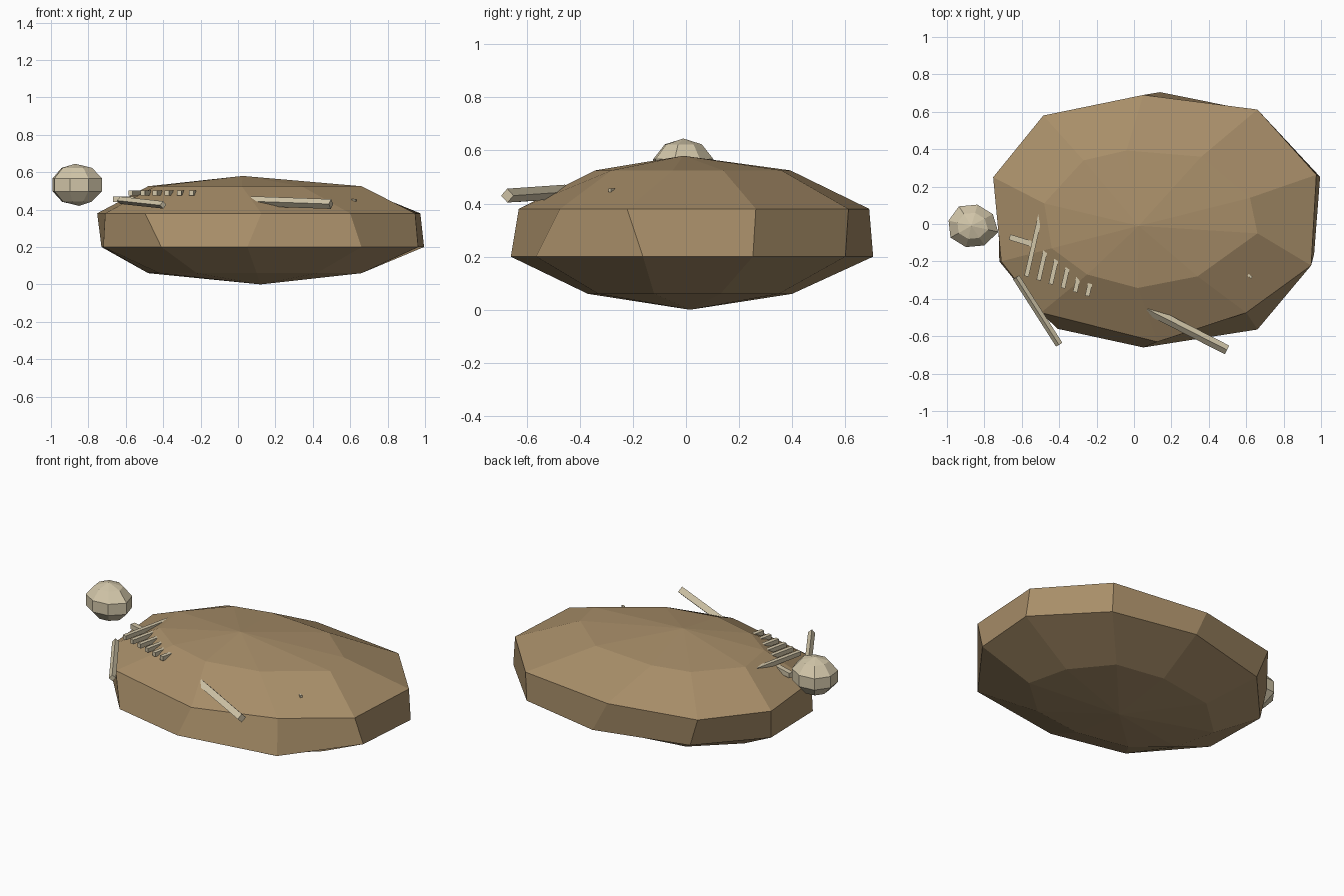
import bpy, bmesh, math
from mathutils import Vector

if "Cube" in bpy.data.objects:
    bpy.data.objects.remove(bpy.data.objects["Cube"])


def material(name, rgb):
    m = bpy.data.materials.new(name)
    m.diffuse_color = (*rgb, 1)
    m.use_nodes = True
    m.node_tree.nodes["Principled BSDF"].inputs["Base Color"].default_value = m.diffuse_color
    return m


SAND = material("sand brown", (0.39, 0.27, 0.14))
BONE = material("bone", (0.65, 0.57, 0.40))


def finish(name, bm, mat):
    bmesh.ops.recalc_face_normals(bm, faces=bm.faces)
    me = bpy.data.meshes.new(name)
    bm.to_mesh(me)
    bm.free()
    me.materials.append(mat)
    ob = bpy.data.objects.new(name, me)
    bpy.context.collection.objects.link(ob)
    return ob


def lathe_rings(name, rings, bottom, top, mat):
    """Skin a stack of horizontal rings (z, [(x, y)...]) closed by two poles."""
    bm = bmesh.new()
    loops = [[bm.verts.new((x, y, z)) for x, y in pts] for z, pts in rings]
    lo, hi = bm.verts.new(bottom), bm.verts.new(top)
    n = len(loops[0])
    for i in range(n):
        j = (i + 1) % n
        bm.faces.new((lo, loops[0][j], loops[0][i]))
        bm.faces.new((hi, loops[-1][i], loops[-1][j]))
        for a, b in zip(loops, loops[1:]):
            bm.faces.new((a[i], a[j], b[j], b[i]))
    return finish(name, bm, mat)


def bar(name, a, b, w, h, roll=0):
    """Straight four-sided bone from a to b."""
    a, b = Vector(a), Vector(b)
    d = (b - a).normalized()
    side = d.cross(Vector((0, 0, 1))).normalized()
    up = side.cross(d)
    c, s = math.cos(roll), math.sin(roll)
    side, up = side * c + up * s, up * c - side * s
    bm = bmesh.new()
    ends = [[bm.verts.new(p + side * (w / 2 * u) + up * (h / 2 * v))
             for u, v in ((-1, -1), (1, -1), (1, 1), (-1, 1))] for p in (a, b)]
    for e in ends:
        bm.faces.new(e)
    for i in range(4):
        j = (i + 1) % 4
        bm.faces.new((ends[0][i], ends[0][j], ends[1][j], ends[1][i]))
    return finish(name, bm, BONE)


# Lumpy ten-sided mound
low = [(0.60, 0.13), (0.42, 0.35), (0.12, 0.40), (-0.24, 0.34), (-0.48, 0.12),
       (-0.42, -0.14), (-0.22, -0.31), (0.10, -0.37), (0.42, -0.33), (0.66, -0.12)]
wide_low = [(0.995, 0.252), (0.66, 0.60), (0.14, 0.705), (-0.42, 0.56), (-0.73, 0.22),
            (-0.72, -0.20), (-0.41, -0.56), (0.05, -0.66), (0.66, -0.564), (0.963, -0.162)]
wide_high = [(0.975, 0.263), (0.66, 0.612), (0.05, 0.69), (-0.485, 0.58), (-0.753, 0.25),
             (-0.71, -0.20), (-0.497, -0.474), (0.125, -0.63), (0.60, -0.474), (0.947, -0.222)]
high = [(0.62, 0.14), (0.36, 0.36), (-0.04, 0.393), (-0.27, 0.34), (-0.48, 0.11),
        (-0.44, -0.13), (-0.25, -0.27), (0.02, -0.342), (0.34, -0.28), (0.66, -0.05)]
lathe_rings("mound", [(0.06, low), (0.20, wide_low), (0.38, wide_high), (0.525, high)],
            (0.12, 0.015, 0.0), (0.025, -0.01, 0.58), SAND)

# Skull: lumpy eight-sided ball
rings = []
for z, r in ((0.442, 0.075), (0.498, 0.127), (0.567, 0.127), (0.623, 0.078)):
    pts = []
    for i in range(8):
        t = math.radians(-14 + 45 * i)
        k = r * (1.13 if i == 0 else 0.98 + 0.04 * (i % 2))
        pts.append((-0.868 + k * 1.02 * math.cos(t), -0.01 + k * 0.94 * math.sin(t)))
    rings.append((z, pts))
lathe_rings("skull", rings, (-0.85, -0.01, 0.42), (-0.87, -0.01, 0.645), BONE)

# Spine with ribs laid across it
bar("spine", (-0.665, -0.07, 0.455), (-0.16, -0.225, 0.455), 0.03, 0.03)
for i in range(6):
    x, y = -0.575 + 0.065 * i, -0.28 - 0.021 * i
    bar(f"rib_{i + 1}", (x, y, 0.488), (x + 0.075, y + 0.33, 0.488), 0.024, 0.026)

# Limb bones sticking out of the slope
bar("left_limb", (-0.63, -0.285, 0.45), (-0.40, -0.645, 0.425), 0.028, 0.028, math.radians(40))
bar("right_limb", (0.07, -0.455, 0.445), (0.497, -0.673, 0.43), 0.037, 0.037, math.radians(45))

# Tiny bone chip
bar("bone_chip", (0.61, -0.272, 0.45), (0.63, -0.287, 0.45), 0.012, 0.012)
